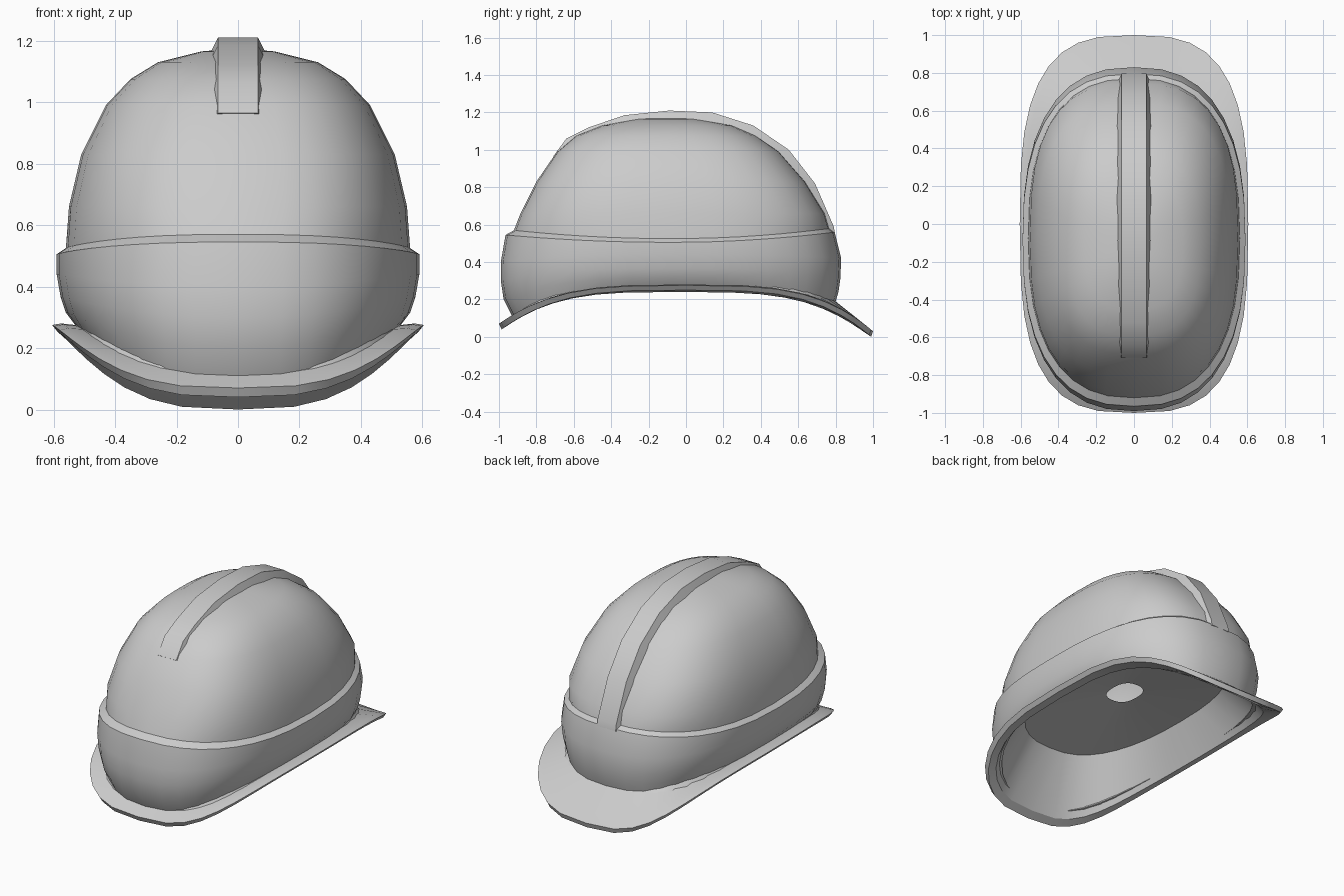
import bpy, bmesh, math
from mathutils import Vector

if "Cube" in bpy.data.objects:
    bpy.data.objects.remove(bpy.data.objects["Cube"])

SEG = 36


def ring(bm, hw, y0, y1, z0, zm, z1, n=2.5, k=3.0):
    """Superellipse ring; height bends from zm at the sides to z0 / z1 at the ends."""
    cy, hy = (y0 + y1) / 2, (y1 - y0) / 2
    verts = []
    for i in range(SEG):
        a = 2 * math.pi * i / SEG
        c, s = math.cos(a), math.sin(a)
        x = math.copysign(abs(c) ** (2 / n), c)
        y = math.copysign(abs(s) ** (2 / n), s)
        end = z1 if y > 0 else z0
        z = zm + (end - zm) * abs(y) ** k
        verts.append(bm.verts.new((hw * x, cy + hy * y, z)))
    return verts


def bridge(bm, a, b):
    for i in range(len(a)):
        j = (i + 1) % len(a)
        bm.faces.new((a[i], a[j], b[j], b[i]))


def finish(bm, name, angle):
    bmesh.ops.recalc_face_normals(bm, faces=bm.faces[:])
    mesh = bpy.data.meshes.new(name)
    bm.to_mesh(mesh)
    bm.free()
    ob = bpy.data.objects.new(name, mesh)
    bpy.context.collection.objects.link(ob)
    bpy.ops.object.select_all(action='DESELECT')
    ob.select_set(True)
    bpy.context.view_layer.objects.active = ob
    bpy.ops.object.shade_smooth_by_angle(angle=math.radians(angle))
    return ob


def loft(name, profile, apex=None, angle=30):
    bm = bmesh.new()
    rings = [ring(bm, *p) for p in profile]
    for a, b in zip(rings, rings[1:]):
        bridge(bm, a, b)
    if apex:
        tip = bm.verts.new(apex)
        top = rings[-1]
        for i in range(SEG):
            bm.faces.new((top[i], top[(i + 1) % SEG], tip))
    return finish(bm, name, angle)


# Shell: inner lining, brim with visor, lower band, ledge and dome in one loft
# (half width, back y, visor y, back z, side z, visor z, squareness, bend)
lining = [
    (0.09, -0.20, 0.03, 0.50, 0.50, 0.50),
    (0.43, -0.78, 0.62, 0.43, 0.46, 0.43),
    (0.54, -0.94, 0.86, 0.07, 0.24, 0.09, 3.0, 3.5),
]
brim = [
    (0.585, -0.985, 0.99, 0.04, 0.25, 0.0, 3.0, 3.5),
    (0.605, -1.00, 1.00, 0.07, 0.275, 0.03, 3.0, 3.5),
    (0.575, -0.965, 0.97, 0.09, 0.28, 0.055, 3.0, 3.5),
]
band = [
    (0.53, -0.93, 0.80, 0.11, 0.275, 0.19, 2.6),
    (0.56, -0.975, 0.815, 0.20, 0.315, 0.24),
    (0.577, -0.99, 0.825, 0.30, 0.365, 0.31),
    (0.59, -0.99, 0.83, 0.40, 0.44, 0.42),
    (0.59, -0.965, 0.795, 0.545, 0.505, 0.56, 2.5, 2),
    (0.56, -0.92, 0.77, 0.57, 0.525, 0.58, 2.5, 2),
]
dome = [(hw, y0, y1, z, z, z, 2.7) for hw, y0, y1, z in (
    (0.55, -0.885, 0.745, 0.66), (0.51, -0.80, 0.64, 0.83),
    (0.43, -0.69, 0.50, 0.99), (0.35, -0.59, 0.375, 1.075),
    (0.26, -0.45, 0.25, 1.13), (0.12, -0.27, 0.06, 1.165))]
loft("helmet_shell", lining + brim + band + dome, apex=(0, -0.1, 1.175))

# Raised ridge along the crown: a trapezoid swept over the dome
path = [(-0.71, 0.965), (-0.64, 1.06), (-0.52, 1.12), (-0.33, 1.185),
        (-0.09, 1.21), (0.14, 1.20), (0.36, 1.13), (0.55, 1.0),
        (0.69, 0.82), (0.79, 0.59), (0.797, 0.55)]
pts = [Vector((0, y, z)) for y, z in path]
bm = bmesh.new()
sections = []
for i, p in enumerate(pts):
    t = (pts[min(i + 1, len(pts) - 1)] - pts[max(i - 1, 0)]).normalized()
    inward = Vector((0, t.z, -t.y))
    base = p + inward * 0.07
    sections.append([bm.verts.new(v) for v in (
        (-0.1, base.y, base.z), (-0.065, p.y, p.z),
        (0.065, p.y, p.z), (0.1, base.y, base.z))])
for a, b in zip(sections, sections[1:]):
    bridge(bm, a, b)
bm.faces.new(sections[0])
bm.faces.new(sections[-1])
finish(bm, "crown_ridge", 30)
